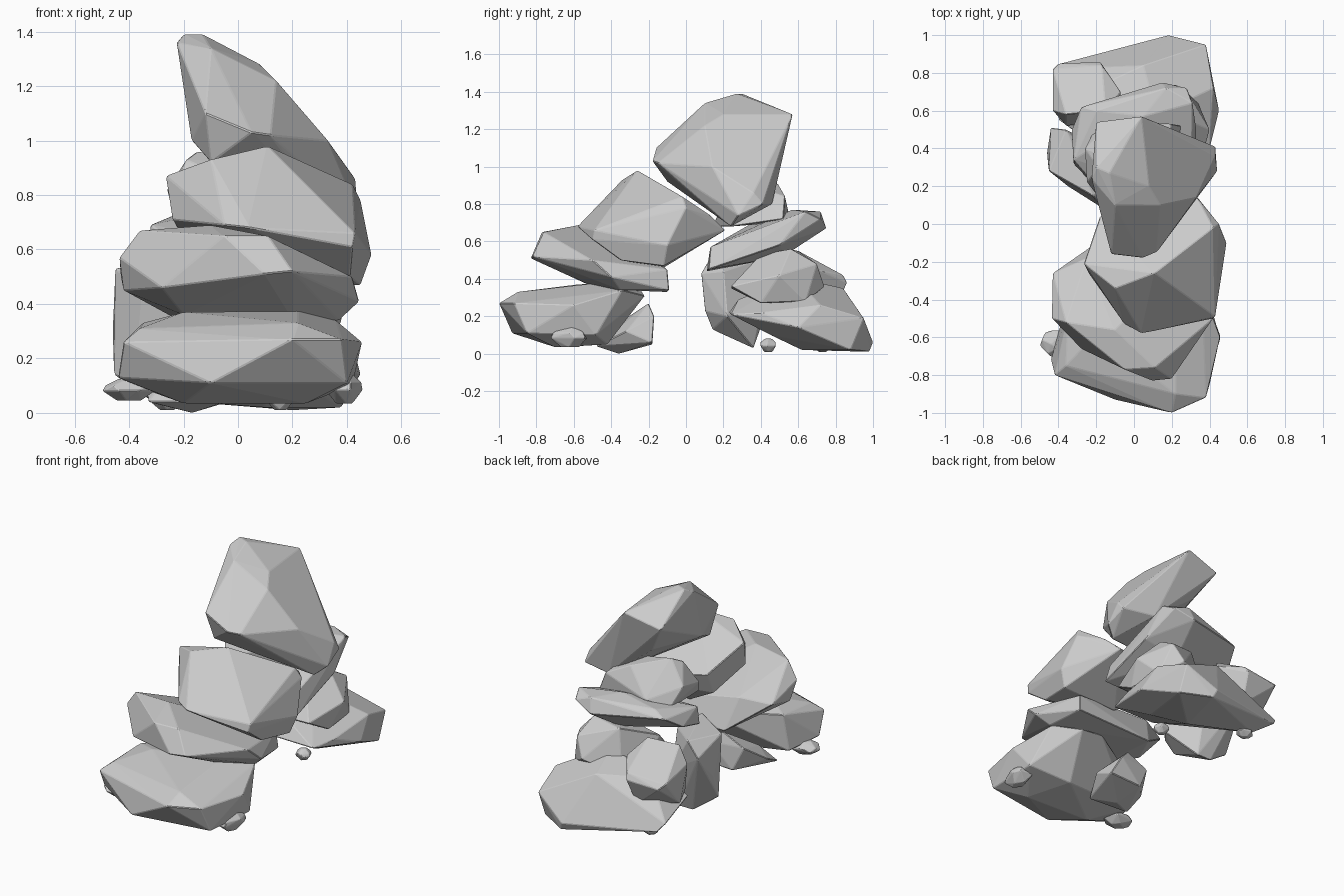
import bpy, bmesh, math, random
from mathutils import Vector

random.seed(4)


def hull(points):
    bm = bmesh.new()
    for p in points:
        bm.verts.new(p)
    bmesh.ops.convex_hull(bm, input=bm.verts[:])
    bmesh.ops.delete(bm, geom=[v for v in bm.verts if not v.link_faces], context='VERTS')
    bmesh.ops.dissolve_limit(bm, angle_limit=math.radians(4), verts=bm.verts[:], edges=bm.edges[:])
    return bm


def rock(name, points, chip=0.004):
    """Faceted boulder: convex hull of its corners with slightly chipped edges."""
    bm = hull(points)
    bmesh.ops.bevel(bm, geom=bm.edges[:], offset=chip, segments=1, affect='EDGES', clamp_overlap=True)
    corners = [v.co.copy() for v in bm.verts]
    bm.free()
    bm = hull(corners)
    bmesh.ops.recalc_face_normals(bm, faces=bm.faces[:])
    me = bpy.data.meshes.new(name)
    bm.to_mesh(me)
    bm.free()
    ob = bpy.data.objects.new(name, me)
    bpy.context.collection.objects.link(ob)


def pebble(name, centre, size):
    pts = []
    for z, r, n in ((-1, .45, 4), (-.1, 1, 6), (.4, .9, 6), (1, .4, 4)):
        for i in range(n):
            a = math.tau * i / n + random.uniform(-.3, .3)
            pts.append(Vector((r * math.cos(a) * size[0], r * math.sin(a) * size[1], z * size[2])) + Vector(centre))
    rock(name, pts, 0.003)


# front leg of the arch, bottom to top
rock("front_base_rock", [
    (-.42, -.80, .26), (.20, -1.0, .27), (.38, -.92, .27), (.455, -.60, .26), (.36, -.34, .34),
    (.22, -.22, .31), (.22, -.90, .33), (-.36, -.75, .31), (-.20, -.58, .37), (.22, -.50, .375),
    (-.35, -.48, .33), (.05, -.24, .34), (-.44, -.72, .13), (-.10, -.93, .11), (.40, -.85, .11),
    (.42, -.48, .10), (-.38, -.50, .10), (-.20, -.68, .035), (.25, -.70, .035), (.15, -.42, .05)])
rock("front_lower_slab", [
    (-.435, -.50, .57), (-.43, -.26, .50), (-.36, -.52, .67), (-.10, -.56, .69), (-.05, -.77, .65),
    (.11, -.76, .65), (.20, -.82, .52), (.10, -.83, .51), (.42, -.50, .50), (.445, -.40, .41),
    (.34, -.10, .45), (-.25, -.18, .53), (-.28, -.66, .46), (-.42, -.45, .45), (-.20, -.50, .36),
    (.20, -.48, .35), (.35, -.09, .34), (-.20, -.10, .33), (.37, -.35, .34)])
rock("front_shoulder_rock", [
    (-.265, -.21, .87), (-.24, -.26, .71), (-.05, -.53, .69), (.04, -.58, .68), (.42, -.50, .61),
    (.43, -.49, .66), (.11, -.26, .98), (-.10, -.34, .93), (.42, -.02, .84), (.45, 0, .78),
    (.49, -.10, .58), (.45, -.12, .47), (.41, -.35, .50), (.34, .13, .74), (.28, .21, .66),
    (-.18, .04, .74), (-.18, -.02, .60), (.05, -.12, .46)])

# leaning capstone
rock("top_slab", [
    (-.225, .24, 1.36), (-.20, .30, 1.39), (-.13, .27, 1.39), (-.20, .54, 1.22), (.04, .57, 1.28),
    (-.10, .10, 1.34), (.08, .20, 1.28), (.14, .10, 1.22), (-.12, -.16, 1.10), (.05, -.18, 1.03),
    (.12, -.15, 1.02), (.33, .14, 1.0), (.43, .36, .86), (.43, .41, .80), (.44, .28, .74),
    (.37, .24, .68), (.20, .10, .79), (-.10, -.10, .92), (-.17, .08, 1.0), (.22, .46, .80),
    (-.08, .45, 1.03)])

# back leg of the arch, bottom to top
rock("back_base_rock", [
    (-.43, .82, .15), (-.39, .85, .10), (.18, 1.0, .06), (.38, .95, .19), (.20, .98, .01),
    (.38, .88, .02), (.45, .60, .14), (.42, .72, .26), (.40, .40, .22), (.36, .24, .21),
    (.05, .23, .22), (.20, .28, .29), (.12, .58, .41), (.05, .84, .35), (-.25, .70, .35),
    (-.40, .55, .22), (-.20, .42, .20), (.10, .62, .02), (.25, .45, .10), (-.30, .75, .05)])
rock("inner_pillar_rock", [
    (-.46, .38, .30), (-.45, .28, .53), (-.455, .32, .14), (-.44, .51, .45), (-.36, .50, .54),
    (-.22, .15, .55), (-.16, .08, .43), (-.35, .20, .44), (-.16, .10, .23), (-.20, .14, .13),
    (-.38, .26, .12), (-.30, .36, .03), (-.20, .36, .03), (-.06, .22, .20), (-.08, .20, .44),
    (-.20, .42, .30)])
rock("back_right_rock", [
    (-.08, .38, .46), (.20, .40, .53), (.26, .56, .56), (.05, .60, .55), (.40, .50, .42),
    (.28, .70, .48), (.22, .74, .36), (.34, .64, .28), (.36, .40, .27), (.33, .24, .36),
    (-.02, .24, .35), (.0, .65, .28), (-.08, .45, .30)])
rock("back_left_rock", [
    (-.43, .82, .40), (-.40, .85, .37), (-.18, .86, .38), (-.17, .84, .42), (-.07, .70, .45),
    (-.15, .60, .55), (-.36, .58, .55), (-.43, .60, .45), (-.42, .66, .22), (-.20, .78, .20),
    (-.06, .55, .26), (-.36, .52, .24)])
rock("back_upper_slab", [
    (-.33, .50, .62), (-.28, .62, .70), (-.20, .60, .74), (.15, .75, .67), (.17, .72, .76),
    (.28, .72, .72), (.31, .64, .76), (.33, .50, .58), (.30, .58, .74), (.33, .12, .45),
    (.30, .13, .57), (-.12, .11, .44), (-.14, .13, .57), (-.32, .34, .69), (-.32, .32, .57),
    (.10, .52, .52), (.05, .57, .77)])
rock("back_wedge_rock", [
    (-.25, .22, .78), (-.19, .14, .68), (-.26, .40, .82), (-.19, .30, .93), (-.15, .36, .96),
    (.05, .49, .91), (.20, .53, .84), (.25, .52, .72), (-.10, .55, .75), (-.22, .48, .70),
    (.20, .24, .68), (.10, .20, .80), (.15, .35, .90)])

# small stones tucked under the legs
rock("inner_foot_rock", [
    (-.33, -.46, .04), (-.17, -.36, .0), (-.05, -.48, .04), (-.34, -.34, .10), (-.27, -.20, .20),
    (-.05, -.17, .20), (-.12, -.20, .27), (.03, -.18, .06), (-.20, -.18, .05), (.03, -.32, .12),
    (-.25, -.38, .15)])
pebble("left_pebble", (-.40, -.63, .085), (.10, .08, .04))
pebble("right_pebble", (.39, -.62, .09), (.07, .11, .055))
pebble("back_pebble", (.155, .44, .045), (.05, .05, .035))
pebble("back_left_pebble", (-.26, .73, .04), (.06, .05, .03))
